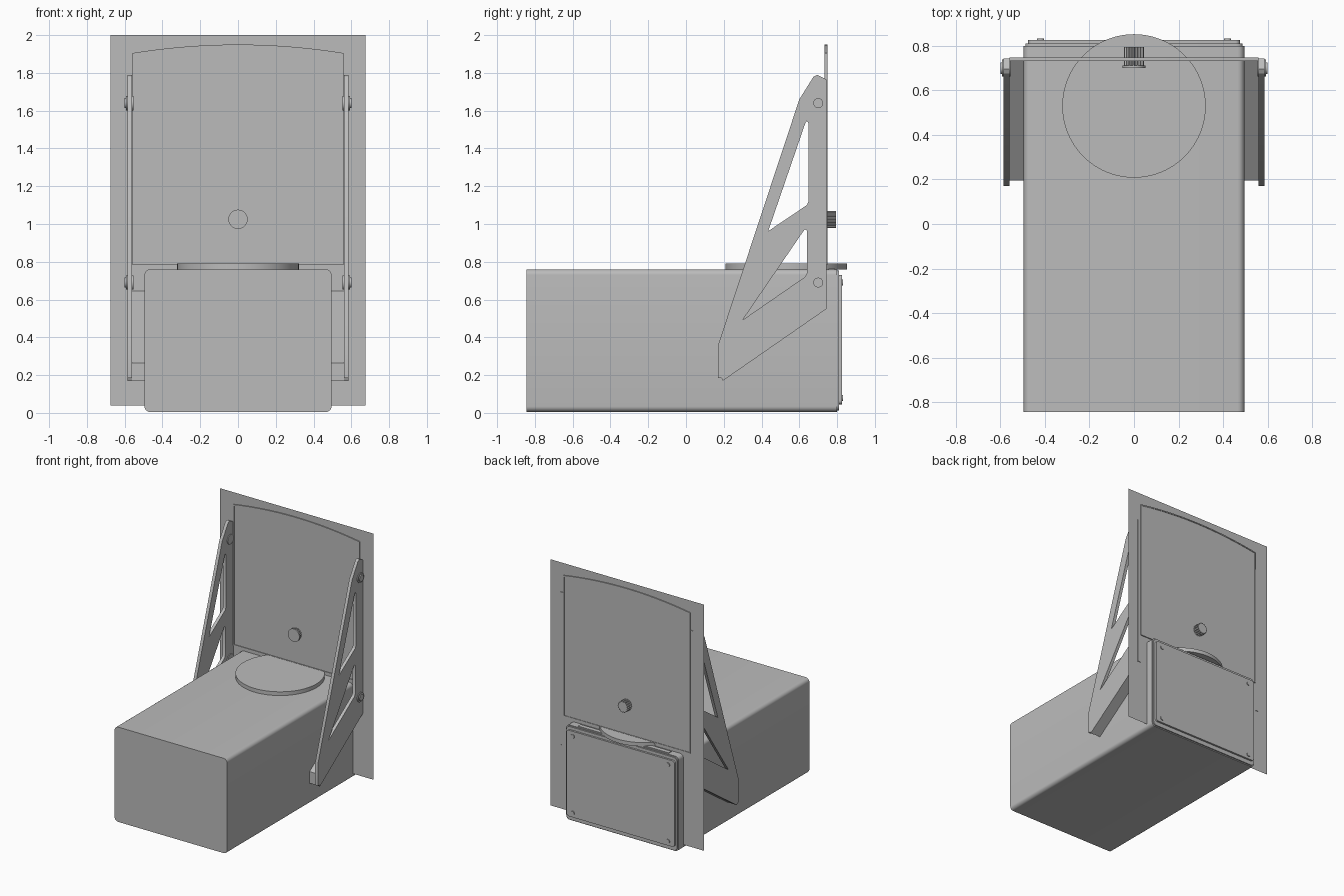
import bpy, bmesh
from math import sin, cos, pi, radians
from mathutils import Vector

cube = bpy.data.objects.get("Cube")
if cube:
    bpy.data.objects.remove(cube, do_unlink=True)

grey = bpy.data.materials.new("plain grey")
grey.use_nodes = True
grey.diffuse_color = (0.5, 0.5, 0.5, 1)
grey.node_tree.nodes["Principled BSDF"].inputs["Base Color"].default_value = (0.5, 0.5, 0.5, 1)

# how a flat outline (u, v) at depth d sits in space, by depth axis
PLACE = {
    "x": lambda u, v, d: Vector((d, u, v)),
    "y": lambda u, v, d: Vector((u, d, v)),
    "z": lambda u, v, d: Vector((u, v, d)),
}


def prism(name, axis, loops, start, end):
    """Fill outlines (the later ones are holes) and extrude from start to end."""
    place = PLACE[axis]
    bm = bmesh.new()
    for loop in loops:
        verts = [bm.verts.new(place(u, v, start)) for u, v in loop]
        for a, b in zip(verts, verts[1:] + verts[:1]):
            bm.edges.new((a, b))
    bmesh.ops.triangle_fill(bm, use_beauty=True, use_dissolve=False,
                            edges=bm.edges[:], normal=place(0, 0, 1))
    if start != end:
        out = bmesh.ops.extrude_face_region(bm, geom=bm.faces[:])
        moved = [g for g in out["geom"] if isinstance(g, bmesh.types.BMVert)]
        bmesh.ops.translate(bm, verts=moved, vec=place(0, 0, end - start))
        bmesh.ops.recalc_face_normals(bm, faces=bm.faces[:])
    mesh = bpy.data.meshes.new(name)
    bm.to_mesh(mesh)
    bm.free()
    mesh.materials.append(grey)
    obj = bpy.data.objects.new(name, mesh)
    bpy.context.collection.objects.link(obj)
    bpy.ops.object.select_all(action="DESELECT")
    obj.select_set(True)
    bpy.context.view_layer.objects.active = obj
    bpy.ops.object.shade_smooth_by_angle(angle=radians(30))
    return obj


def rect(u0, u1, v0, v1):
    return [(u0, v0), (u1, v0), (u1, v1), (u0, v1)]


def rounded(u0, u1, v0, v1, r, steps=6):
    corners = [(u1 - r, v1 - r), (u0 + r, v1 - r), (u0 + r, v0 + r), (u1 - r, v0 + r)]
    return [(cu + r * cos((q + i / steps) * pi / 2), cv + r * sin((q + i / steps) * pi / 2))
            for q, (cu, cv) in enumerate(corners) for i in range(steps + 1)]


def circle(u, v, r, n=32):
    return [(u + r * cos(2 * pi * i / n), v + r * sin(2 * pi * i / n)) for i in range(n)]


def arched(half, bottom, side, top, n=24):
    """Panel outline with a gently arched top edge."""
    arc = [half * (1 - 2 * i / n) for i in range(n + 1)]
    return [(-half, bottom), (half, bottom)] + [
        (x, top - (top - side) * (x / half) ** 2) for x in arc]


# long housing and its rear cover
prism("housing", "y", [rounded(-0.495, 0.495, 0.005, 0.76, 0.03)], -0.845, 0.80)
prism("housing_rear_lip", "y", [rounded(-0.488, 0.488, 0.012, 0.753, 0.03)], 0.80, 0.81)
prism("rear_cover", "y", [rounded(-0.475, 0.475, 0.045, 0.73, 0.02)], 0.81, 0.825)
for x in (-0.42, 0.42):
    for z in (0.08, 0.69):
        prism("cover_screw", "y", [circle(x, z, 0.016, 16)], 0.82, 0.832)
prism("top_bar", "z", [rect(-0.4, 0.4, 0.755, 0.79)], 0.75, 0.765)

# turntable disc
prism("turntable", "z", [circle(0, 0.53, 0.322, 96)], 0.76, 0.79)

# thin wall sheet
prism("wall_sheet", "y", [rect(-0.675, 0.675, 0.04, 2.0)], 0.74, 0.74)

# arched door panel with a raised rim
inner = arched(0.549, 0.792, 1.897, 1.941)
prism("door_panel", "y", [inner], 0.737, 0.744)
prism("door_rim", "y", [arched(0.558, 0.783, 1.905, 1.95), inner], 0.732, 0.748)

# fluted knob
flutes = [((0.045 if i % 4 < 2 else 0.039) * cos(2 * pi * i / 64),
           1.025 + (0.045 if i % 4 < 2 else 0.039) * sin(2 * pi * i / 64)) for i in range(64)]
prism("knob", "y", [flutes], 0.712, 0.795)
prism("knob_flange", "y", [circle(0, 1.025, 0.051)], 0.70, 0.712)

# side brackets, with sloping ledges and bolts
OUTLINE = [(0.17, 0.185), (0.17, 0.36), (0.60, 1.66), (0.675, 1.78), (0.695, 1.79),
           (0.743, 1.765), (0.743, 0.55), (0.195, 0.17), (0.188, 0.185)]
UPPER = [(0.435, 0.962), (0.64, 1.10), (0.648, 1.118), (0.648, 1.535), (0.64, 1.545), (0.632, 1.535)]
LOWER = [(0.30, 0.492), (0.63, 0.72), (0.64, 0.738), (0.64, 0.965), (0.63, 0.972), (0.62, 0.96)]
LEDGE = [(0.195, 0.172), (0.74, 0.552), (0.74, 0.645), (0.195, 0.265)]
for name, s in (("left", 1), ("right", -1)):
    prism(name + "_bracket", "x", [OUTLINE, UPPER, LOWER], s * 0.56, s * 0.585)
    prism(name + "_ledge", "x", [LEDGE], s * 0.49, s * 0.562)
    for z in (1.64, 0.69):
        prism(name + "_bolt", "x", [circle(0.70, z, 0.038, 24)], s * 0.554, s * 0.592)
        prism(name + "_bolt_cap", "x", [circle(0.70, z, 0.026, 24)], s * 0.592, s * 0.60)
